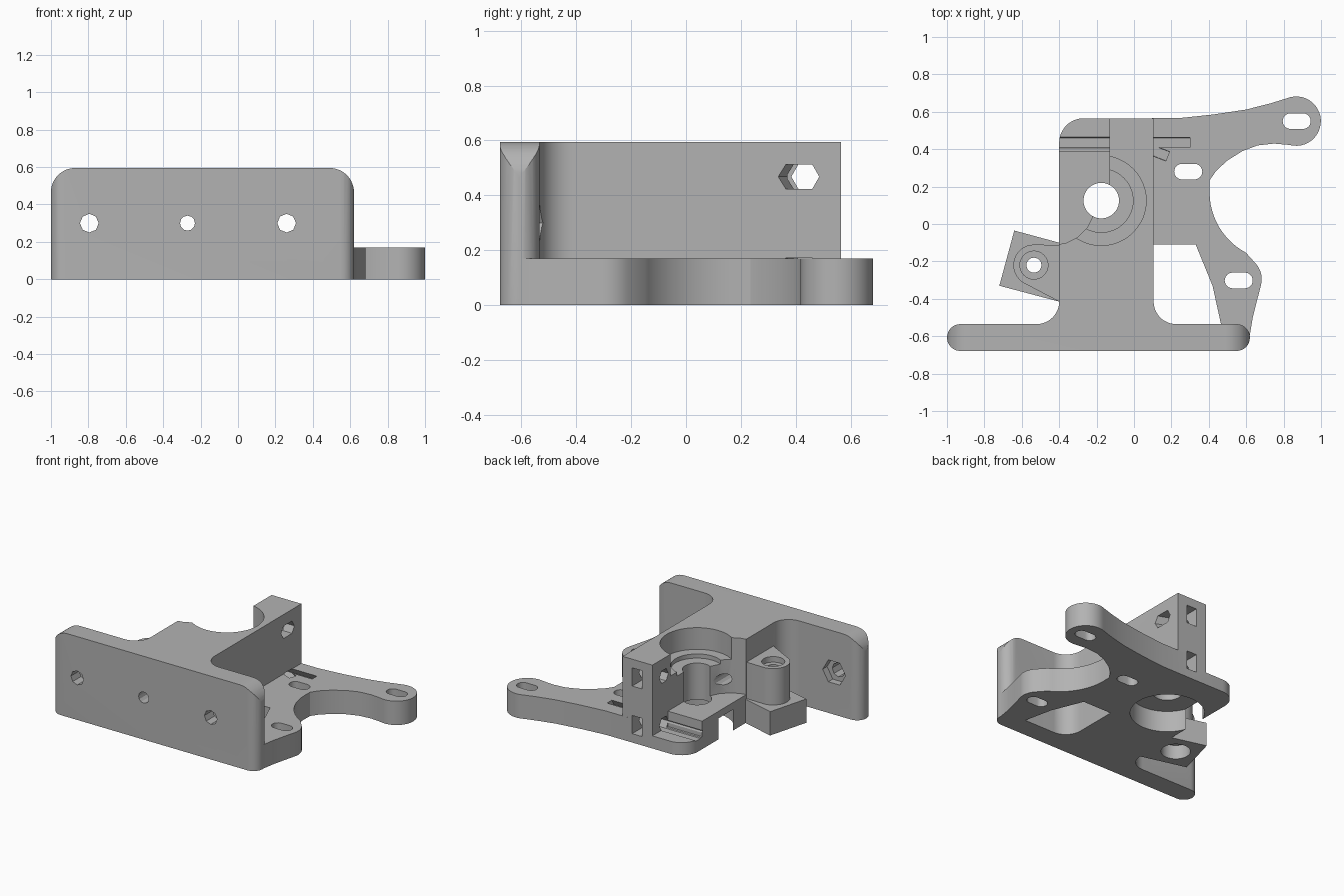
import bpy
import bmesh
from math import sin, cos, pi, radians
from mathutils import Matrix, Vector

cube = bpy.data.objects.get("Cube")
if cube:
    bpy.data.objects.remove(cube, do_unlink=True)

grey = bpy.data.materials.new("plain grey")
grey.use_nodes = True
grey.diffuse_color = (0.45, 0.45, 0.45, 1)
grey.node_tree.nodes["Principled BSDF"].inputs["Base Color"].default_value = (0.45, 0.45, 0.45, 1)


def arc(cx, cy, r, start, end, steps=12):
    """Points along an arc, angles in degrees."""
    angles = [radians(start + (end - start) * i / steps) for i in range(steps + 1)]
    return [(cx + r * cos(a), cy + r * sin(a)) for a in angles]


def prism(name, outline, z0, z1, matrix=Matrix()):
    """Closed solid from an outline, extruded along local z."""
    bm = bmesh.new()
    face = bm.faces.new([bm.verts.new((x, y, z0)) for x, y in outline])
    top = bmesh.ops.extrude_face_region(bm, geom=[face])["geom"]
    bmesh.ops.translate(bm, verts=[v for v in top if isinstance(v, bmesh.types.BMVert)],
                        vec=(0, 0, z1 - z0))
    bmesh.ops.recalc_face_normals(bm, faces=bm.faces)
    bm.transform(matrix)
    mesh = bpy.data.meshes.new(name)
    bm.to_mesh(mesh)
    bm.free()
    mesh.materials.append(grey)
    ob = bpy.data.objects.new(name, mesh)
    bpy.context.collection.objects.link(ob)
    return ob


def box(name, x0, x1, y0, y1, z0, z1):
    return prism(name, [(x0, y0), (x1, y0), (x1, y1), (x0, y1)], z0, z1)


def ring(r, sides=40, cx=0, cy=0):
    return arc(cx, cy, r, 0, 360, sides)[:-1]


def rod(name, r, sides, start, end):
    """Round or hexagonal bar between two points."""
    a, b = Vector(start), Vector(end)
    matrix = Matrix.Translation(a) @ (b - a).to_track_quat("Z", "Y").to_matrix().to_4x4()
    return prism(name, ring(r, sides), 0, (b - a).length, matrix)


def combine(body, tool, operation):
    """Apply one boolean and remove the tool."""
    mod = body.modifiers.new("join", "BOOLEAN")
    mod.operation, mod.solver, mod.object = operation, "EXACT", tool
    bpy.context.view_layer.update()
    graph = bpy.context.evaluated_depsgraph_get()
    mesh = bpy.data.meshes.new_from_object(body.evaluated_get(graph))
    body.modifiers.clear()
    body.data = mesh
    bpy.data.objects.remove(tool, do_unlink=True)


# Front mounting plate: rounded in plan and in elevation
plate_plan = arc(-0.928, -0.607, 0.072, 90, 270) + arc(0.548, -0.607, 0.072, -90, 90)
plate = prism("front_plate", plate_plan, 0, 0.595)
upright = Matrix.Rotation(pi / 2, 4, "X")
plate_face = [(-1.01, -0.01), (0.63, -0.01)] + arc(0.49, 0.465, 0.13, 0, 90) + arc(-0.87, 0.465, 0.13, 90, 180)
combine(plate, prism("plate_face", plate_face, 0.4, 0.8, upright), "INTERSECT")

# Main block with fillets into the plate and a rounded back corner
block = (arc(0.225, -0.415, 0.12, 270, 180) + [(0.105, 0.565)]
         + arc(-0.27, 0.435, 0.13, 90, 180) + arc(-0.52, -0.415, 0.12, 0, -90)
         + [(-0.52, -0.6), (0.225, -0.6)])
body = prism("extruder_body", block, 0, 0.595)

# Motor flange
flange = ([(0.0, 0.565), (0.24, 0.566), (0.42, 0.585), (0.6, 0.612), (0.73, 0.645)]
          + arc(0.867, 0.55, 0.132, 112, -105, 24)
          + [(0.75, 0.43), (0.66, 0.42), (0.58, 0.39), (0.5, 0.34), (0.44, 0.285), (0.405, 0.235)]
          + arc(0.77, 0.17, 0.366, 180, 242, 12) + arc(0.558, -0.295, 0.125, 45, -15, 8)
          + [(0.655, -0.42), (0.635, -0.5), (0.618, -0.6), (0.47, -0.6),
             (0.465, -0.535), (0.42, -0.33), (0.33, -0.11), (0.0, -0.11)])
parts = [plate, prism("motor_flange", flange, 0, 0.17)]

# Open gear bay beside the tall pillar, with a lower rear ledge
bay = [(-0.13, 0.7), (-0.13, 0.14), (-0.22, 0.04), (-0.25, -0.02), (-0.3, -0.07),
       (-0.36, -0.1), (-0.42, -0.112), (-0.7, -0.112), (-0.7, 0.7)]
combine(body, prism("gear_bay", bay, 0.2, 0.7), "DIFFERENCE")
combine(body, box("rear_ledge", -0.6, -0.13, 0.39, 0.7, 0.09, 0.4), "DIFFERENCE")

# Hinge boss and its tilted foot
boss = arc(-0.535, -0.22, 0.11, 90, 240, 16) + [(-0.4, -0.415), (-0.35, -0.415), (-0.35, -0.112), (-0.42, -0.112)]
parts.append(prism("hinge_boss", boss, 0, 0.43))
foot = [(-0.64, -0.035), (-0.72, -0.33), (-0.4, -0.415), (-0.34, -0.415), (-0.34, -0.115), (-0.4, -0.1)]
parts.append(prism("hinge_foot", foot, 0, 0.17))
for part in parts:
    combine(body, part, "UNION")

# Stepped bearing bore and hinge bore: radius, bottom, top
cuts = []
for r, z0, z1 in [(0.24, 0.44, 0.7), (0.17, 0.41, 0.5), (0.095, 0.1, 0.5), (0.24, -0.1, 0.15)]:
    cuts.append(prism("bearing_bore", ring(r, 48, -0.175, 0.125), z0, z1))
for r, z0, z1, sides in [(0.075, 0.39, 0.5, 32), (0.04, -0.1, 0.45, 24), (0.095, -0.1, 0.1, 32)]:
    cuts.append(prism("hinge_bore", ring(r, sides, -0.535, -0.22), z0, z1))

# Motor screw slots
for x, y in [(0.87, 0.55), (0.29, 0.28), (0.56, -0.302)]:
    slot = arc(x + 0.033, y, 0.042, -90, 90) + arc(x - 0.033, y, 0.042, 90, 270)
    cuts.append(prism("motor_slot", slot, -0.1, 0.3))

# Plate screw holes with hexagonal nut traps, and the filament path
for x in (-0.795, 0.26):
    cuts.append(rod("screw_hole", 0.05, 8, (x, -0.8, 0.3), (x, -0.4, 0.3)))
    cuts.append(rod("nut_trap", 0.09, 6, (x, -0.585, 0.3), (x, -0.4, 0.3)))
cuts.append(rod("filament_path", 0.04, 12, (-0.27, -0.8, 0.3), (-0.27, 0.2, 0.3)))

# Idler bolt tunnels, straight and swung, with square nut pockets
for z in (0.128, 0.468):
    cuts.append(rod("bolt_tunnel", 0.051, 6, (-0.5, 0.435, z), (0.3, 0.435, z)))
    cuts.append(rod("swing_tunnel", 0.051, 6, (-0.03, 0.443, z), (0.18, 0.362, z)))
    cuts.append(box("nut_pocket", -0.05, 0.03, 0.37, 0.7, z - 0.065, z + 0.065))
for cut in cuts:
    combine(body, cut, "DIFFERENCE")

# Smooth the curved walls, keep the edges crisp
bpy.ops.object.select_all(action="DESELECT")
body.select_set(True)
bpy.context.view_layer.objects.active = body
bpy.ops.object.shade_smooth_by_angle(angle=radians(25))
